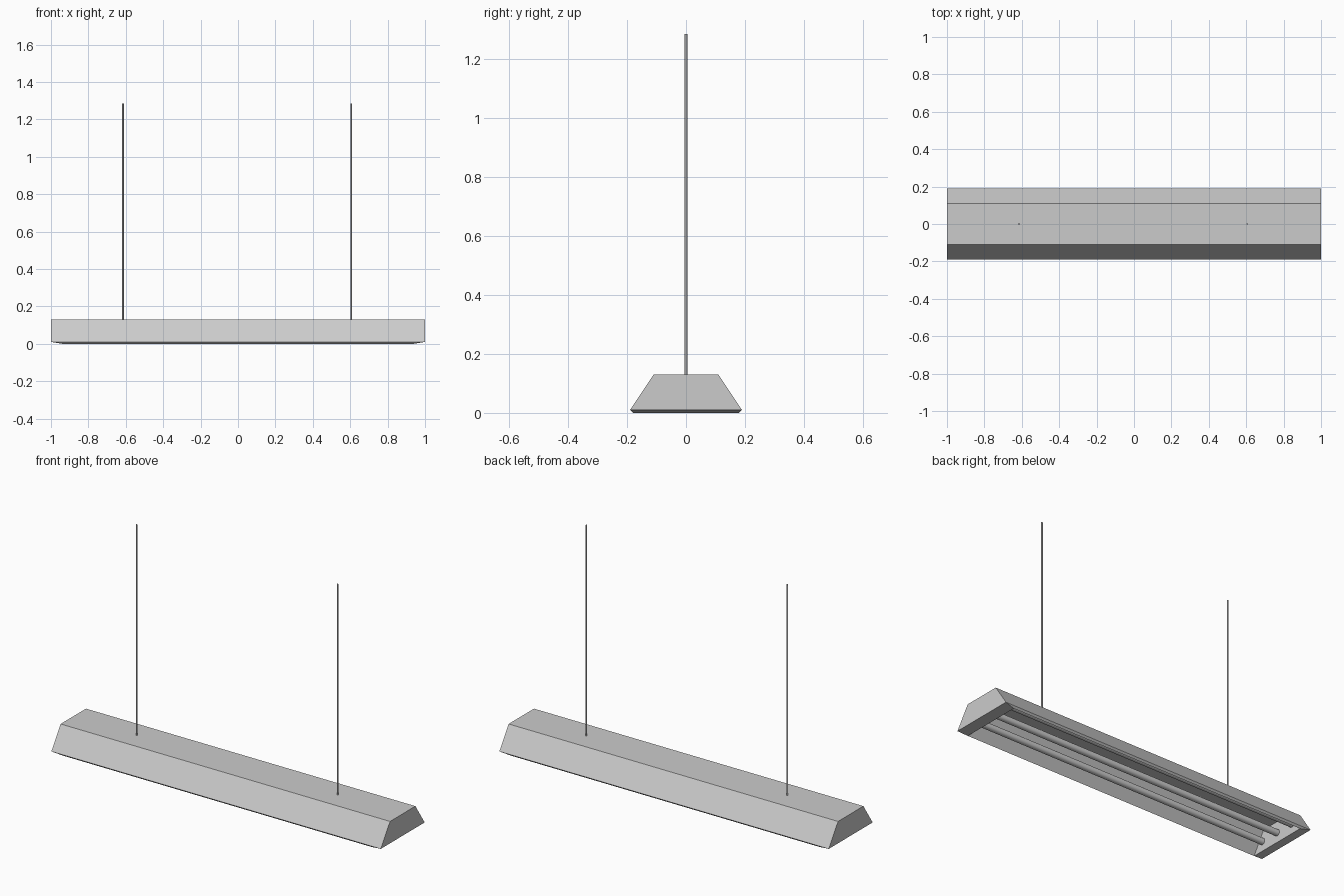
import bpy, bmesh, math

if "Cube" in bpy.data.objects:
    bpy.data.objects.remove(bpy.data.objects["Cube"])


def new_object(name, bm):
    bmesh.ops.recalc_face_normals(bm, faces=bm.faces)
    mesh = bpy.data.meshes.new(name)
    bm.to_mesh(mesh)
    bm.free()
    ob = bpy.data.objects.new(name, mesh)
    bpy.context.collection.objects.link(ob)
    return ob


def rod(name, radius, length, location, rotation=(0, 0, 0), sides=24):
    bpy.ops.mesh.primitive_cylinder_add(vertices=sides, radius=radius, depth=length,
                                        location=location, rotation=rotation)
    ob = bpy.context.object
    ob.name = name
    bpy.ops.object.shade_smooth_by_angle(angle=math.radians(40))
    return ob


# Housing: rectangular rings (half x, half y, z) from the roof, over the rim, to the inner ceiling
rings = [(1.0, 0.11, 0.13), (1.0, 0.19, 0.01), (0.94, 0.18, 0.0), (0.94, 0.105, 0.12)]
bm = bmesh.new()
loops = [[bm.verts.new((sx * x, sy * y, z)) for sx, sy in ((-1, -1), (1, -1), (1, 1), (-1, 1))]
         for x, y, z in rings]
for a, b in zip(loops, loops[1:]):
    for i in range(4):
        j = (i + 1) % 4
        bm.faces.new((a[i], a[j], b[j], b[i]))
bm.faces.new(loops[0])
bm.faces.new(loops[-1])
new_object("lamp_housing", bm)

# Light tubes running between the inner end walls
for i, y in enumerate((-0.115, 0, 0.115)):
    rod(f"light_tube_{i + 1}", 0.018, 1.89, (0, y, 0.055), (0, math.pi / 2, 0))

# Suspension cords
for side, x in (("left", -0.615), ("right", 0.605)):
    rod(f"{side}_cord", 0.0045, 1.16, (x, 0, 0.705), sides=12)
